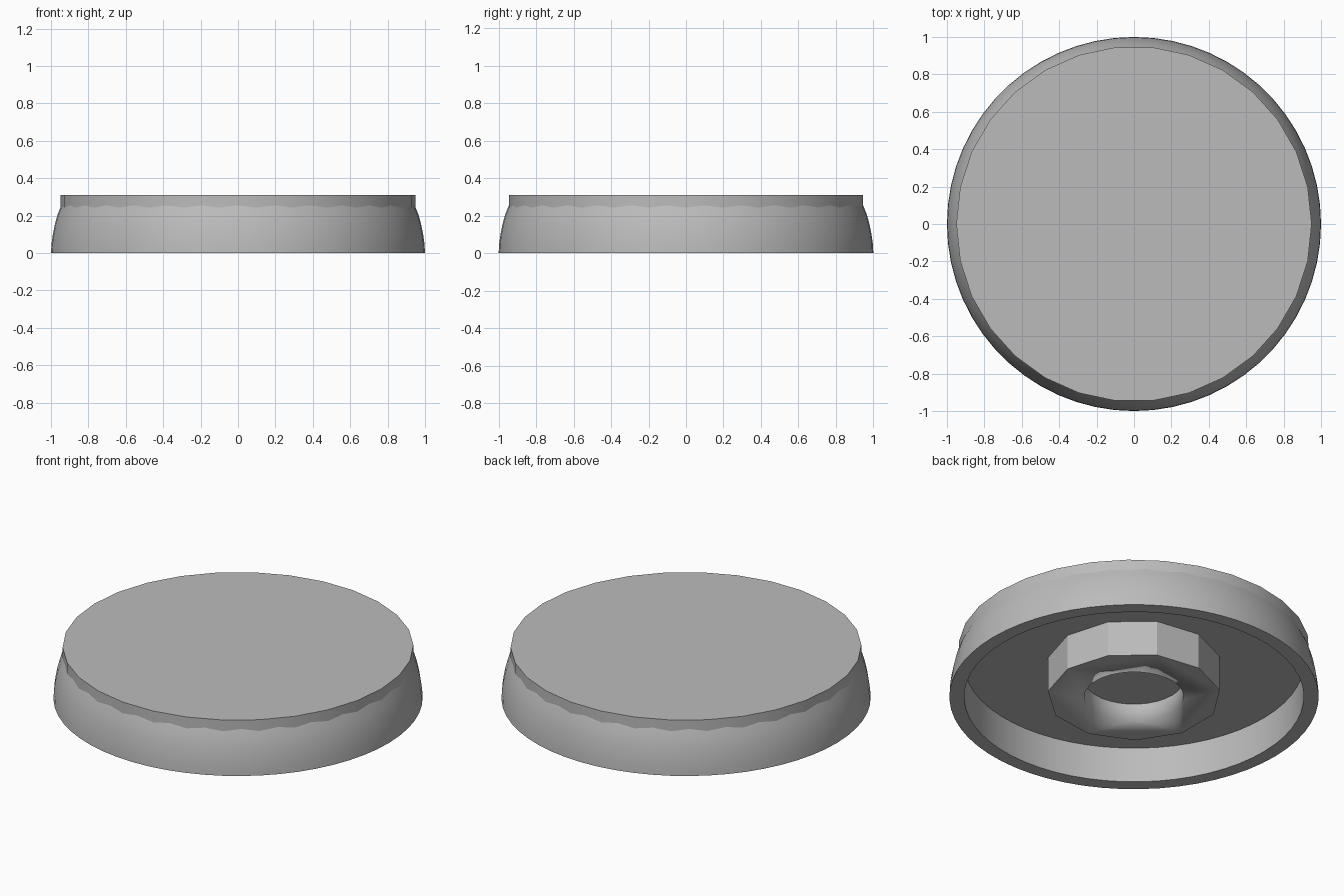
import bpy
import math

old = bpy.data.objects.get("Cube")
if old:
    bpy.data.objects.remove(old, do_unlink=True)

grey = bpy.data.materials.new("plain grey")
grey.use_nodes = True
colour = (0.5, 0.5, 0.5, 1)
grey.diffuse_color = colour
grey.node_tree.nodes["Principled BSDF"].inputs["Base Color"].default_value = colour


def add_part(name, verts, faces, smooth=30):
    mesh = bpy.data.meshes.new(name)
    mesh.from_pydata(verts, [], faces)
    mesh.materials.append(grey)
    part = bpy.data.objects.new(name, mesh)
    bpy.context.collection.objects.link(part)
    bpy.ops.object.select_all(action="DESELECT")
    part.select_set(True)
    bpy.context.view_layer.objects.active = part
    bpy.ops.object.mode_set(mode="EDIT")
    bpy.ops.mesh.select_all(action="SELECT")
    bpy.ops.mesh.normals_make_consistent(inside=False)
    bpy.ops.object.mode_set(mode="OBJECT")
    bpy.ops.object.shade_smooth_by_angle(angle=math.radians(smooth))
    return part


def ring(radius, z, sides):
    steps = [math.tau * i / sides for i in range(sides)]
    return [(radius * math.cos(a), radius * math.sin(a), z) for a in steps]


def lathe(name, profile, sides, closed=False):
    """Turn (radius, z) points about z; an open profile gets end caps."""
    verts = [v for r, z in profile for v in ring(r, z, sides)]
    count = len(profile)
    faces = []
    for j in range(count if closed else count - 1):
        a, b = j * sides, (j + 1) % count * sides
        for i in range(sides):
            k = (i + 1) % sides
            faces.append((a + i, a + k, b + k, b + i))
    if not closed:
        faces.append(tuple(range(sides)))
        faces.append(tuple(range((count - 1) * sides, count * sides)))
    return add_part(name, verts, faces)


# Top disc
lathe("top_disc", [(0.95, 0.21), (0.95, 0.31)], 30)

# Bulging skirt, hollow inside
bulge = [(1, 0), (0.997, 0.05), (0.99, 0.1), (0.979, 0.155),
         (0.965, 0.205), (0.943, 0.26)]
lathe("skirt", [(0.92, 0.26), (0.92, 0)] + bulge, 60, closed=True)

# Central hub with a round blind socket, its outside faceted
lathe("hub", [(0.47, 0.215), (0.47, 0), (0.27, 0), (0.27, 0.11)], 11)
hub = bpy.data.objects["hub"]
bpy.data.objects.remove(hub, do_unlink=True)
hub = lathe("hub", [(0.47, 0), (0.47, 0.215)], 11)
cutter = lathe("socket_cutter", [(0.27, -0.1), (0.27, 0.11)], 32)
cutter.hide_render = True
cutter.hide_set(True)
cut = hub.modifiers.new("socket", "BOOLEAN")
cut.operation = "DIFFERENCE"
cut.solver = "EXACT"
cut.object = cutter
